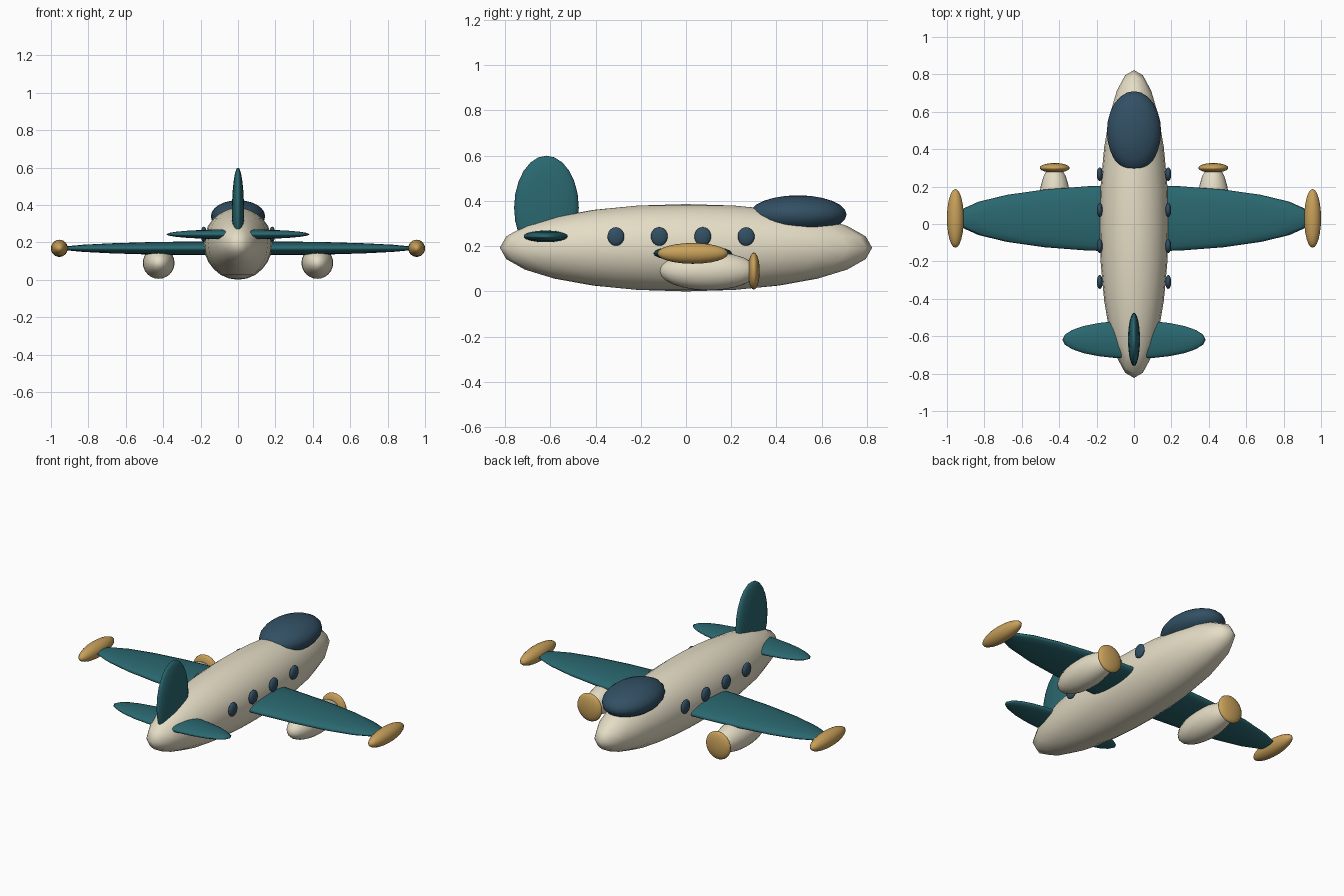
import bpy

if "Cube" in bpy.data.objects:
    bpy.data.objects.remove(bpy.data.objects["Cube"])


def material(name, rgb):
    m = bpy.data.materials.new(name)
    m.diffuse_color = (*rgb, 1)
    m.use_nodes = True
    m.node_tree.nodes["Principled BSDF"].inputs["Base Color"].default_value = m.diffuse_color
    return m


cream = material("cream", (0.78, 0.72, 0.56))
teal = material("teal", (0.023, 0.138, 0.162))
gold = material("gold", (0.578, 0.352, 0.102))
navy = material("navy", (0.032, 0.08, 0.127))


def ellipsoid(name, center, radii, mat):
    bpy.ops.mesh.primitive_uv_sphere_add(segments=24, ring_count=12, radius=1, location=center)
    ob = bpy.context.object
    ob.name = name
    ob.scale = radii
    bpy.ops.object.transform_apply(location=False, rotation=False, scale=True)
    bpy.ops.object.shade_smooth()
    ob.data.materials.append(mat)
    return ob


# Body and cockpit glass
ellipsoid("fuselage", (0, 0, 0.193), (0.184, 0.823, 0.193), cream)
ellipsoid("canopy", (0, 0.495, 0.34), (0.145, 0.215, 0.085), navy)

# Flying surfaces
ellipsoid("wing", (0, 0.03, 0.168), (0.96, 0.178, 0.038), teal)
ellipsoid("tailplane", (0, -0.618, 0.243), (0.383, 0.102, 0.027), teal)
ellipsoid("tail_fin", (0, -0.617, 0.37), (0.032, 0.143, 0.23), teal)

# Parts repeated on both sides
for side, s in (("left", -1), ("right", 1)):
    ellipsoid(f"wing_tip_{side}", (s * 0.955, 0.03, 0.168), (0.045, 0.157, 0.046), gold)
    ellipsoid(f"engine_{side}", (s * 0.424, 0.1, 0.09), (0.085, 0.217, 0.085), cream)
    ellipsoid(f"propeller_disc_{side}", (s * 0.424, 0.3, 0.09), (0.08, 0.026, 0.082), gold)
    for i in range(4):
        ellipsoid(f"window_{side}_{i + 1}", (s * 0.183, -0.31 + i * 0.192, 0.243),
                  (0.016, 0.037, 0.041), navy)
